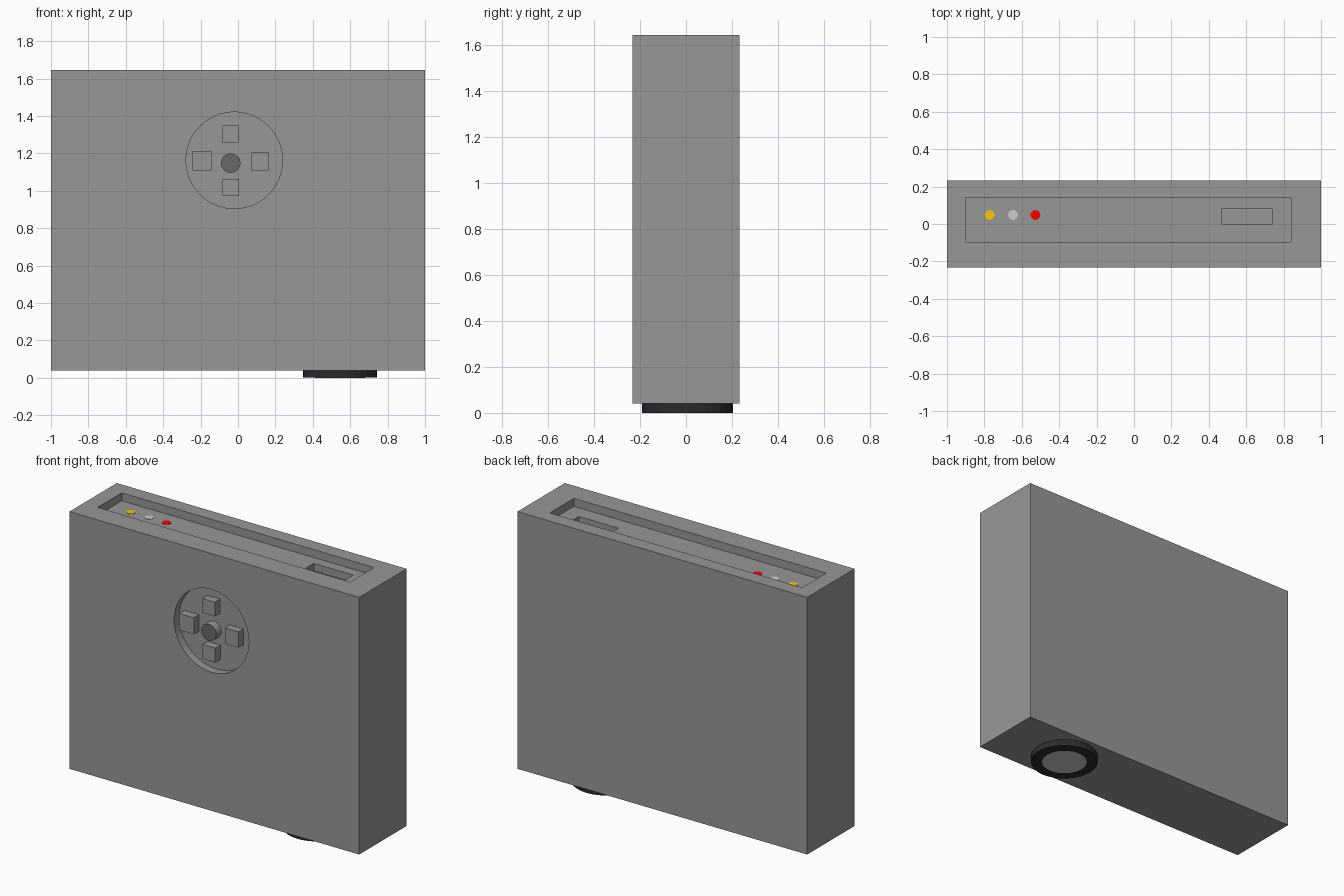
import bpy, math

if "Cube" in bpy.data.objects:
    bpy.data.objects.remove(bpy.data.objects["Cube"])

TOP, BASE, FRONT = 1.645, 0.04, -0.233   # main faces of the casing
DEPTH = 0.05                             # depth of tray and control dish
GREY = (0.31, 0.31, 0.31)
PALE = (0.58, 0.58, 0.58)


def paint(obj, name, rgb):
    mat = bpy.data.materials.get(name) or bpy.data.materials.new(name)
    mat.diffuse_color = (*rgb, 1)
    mat.use_nodes = True
    mat.node_tree.nodes["Principled BSDF"].inputs["Base Color"].default_value = mat.diffuse_color
    obj.data.materials.append(mat)


def box(name, x, y, z):
    bpy.ops.mesh.primitive_cube_add(size=1)
    obj = bpy.context.object
    obj.name = name
    obj.location = [(a + b) / 2 for a, b in (x, y, z)]
    obj.scale = [b - a for a, b in (x, y, z)]
    bpy.ops.object.transform_apply(location=True, rotation=True, scale=True)
    return obj


def cylinder(name, radius, depth, loc, sides=32, facing_front=False):
    rot = (math.pi / 2, 0, 0) if facing_front else (0, 0, 0)
    bpy.ops.mesh.primitive_cylinder_add(vertices=sides, radius=radius, depth=depth,
                                        location=loc, rotation=rot)
    obj = bpy.context.object
    obj.name = name
    bpy.ops.object.transform_apply(location=True, rotation=True, scale=True)
    return obj


def cut(target, cutter):
    mod = target.modifiers.new("cut", 'BOOLEAN')
    mod.operation, mod.solver, mod.object = 'DIFFERENCE', 'EXACT', cutter
    cutter.hide_render = True
    bpy.context.view_layer.objects.active = target
    bpy.ops.object.modifier_apply(modifier=mod.name)
    bpy.data.objects.remove(cutter)


# Casing with top tray, slot in the tray floor and round dish in the front
casing = box("casing", (-1, 1), (FRONT, -FRONT), (BASE, TOP))
floor = TOP - DEPTH
cut(casing, box("tray_cutter", (-0.902, 0.84), (-0.095, 0.143), (floor, TOP + 0.1)))
cut(casing, box("slot_cutter", (0.467, 0.74), (0.0, 0.08), (floor - 0.045, TOP + 0.1)))
cut(casing, cylinder("dish_cutter", 0.258, 2 * DEPTH, (-0.02, FRONT, 1.163), 64, True))
casing.data.materials.clear()
paint(casing, "grey", GREY)
for face in casing.data.polygons:
    face.material_index = 0

# Four square buttons around a round one
buttons = {
    "up_button": ((-0.084, 0.003), (1.259, 1.348)),
    "down_button": ((-0.083, 0.006), (0.972, 1.062)),
    "left_button": ((-0.243, -0.142), (1.108, 1.212)),
    "right_button": ((0.072, 0.167), (1.108, 1.206)),
}
for name, (x, z) in buttons.items():
    paint(box(name, x, (FRONT, FRONT + DEPTH + 0.01), z), "grey", GREY)

# Round centre button: only its front cap is dark
centre = cylinder("centre_button", 0.052, DEPTH + 0.01,
                  (-0.039, FRONT + (DEPTH + 0.01) / 2, 1.148), 32, True)
paint(centre, "grey", GREY)
paint(centre, "dark_grey", (0.14, 0.14, 0.14))
for face in centre.data.polygons:
    if face.normal.y < -0.9:
        face.material_index = 1

# Flat coloured sockets on the tray floor
for name, x, rgb in (("yellow", -0.772, (0.93, 0.56, 0.002)),
                     ("light_grey", -0.647, PALE),
                     ("red", -0.527, (0.95, 0.0, 0.0))):
    paint(cylinder(name + "_socket", 0.026, 0.004, (x, 0.048, floor)), name, rgb)

# Lens under the casing: black barrel with a pale disc
barrel = cylinder("lens_barrel", 0.198, 0.0495, (0.545, 0.006, 0.02525))
paint(barrel, "black", (0.025, 0.025, 0.025))
glass = cylinder("lens_glass", 0.133, 0.03, (0.545, 0.006, 0.015))
paint(glass, "light_grey", PALE)
